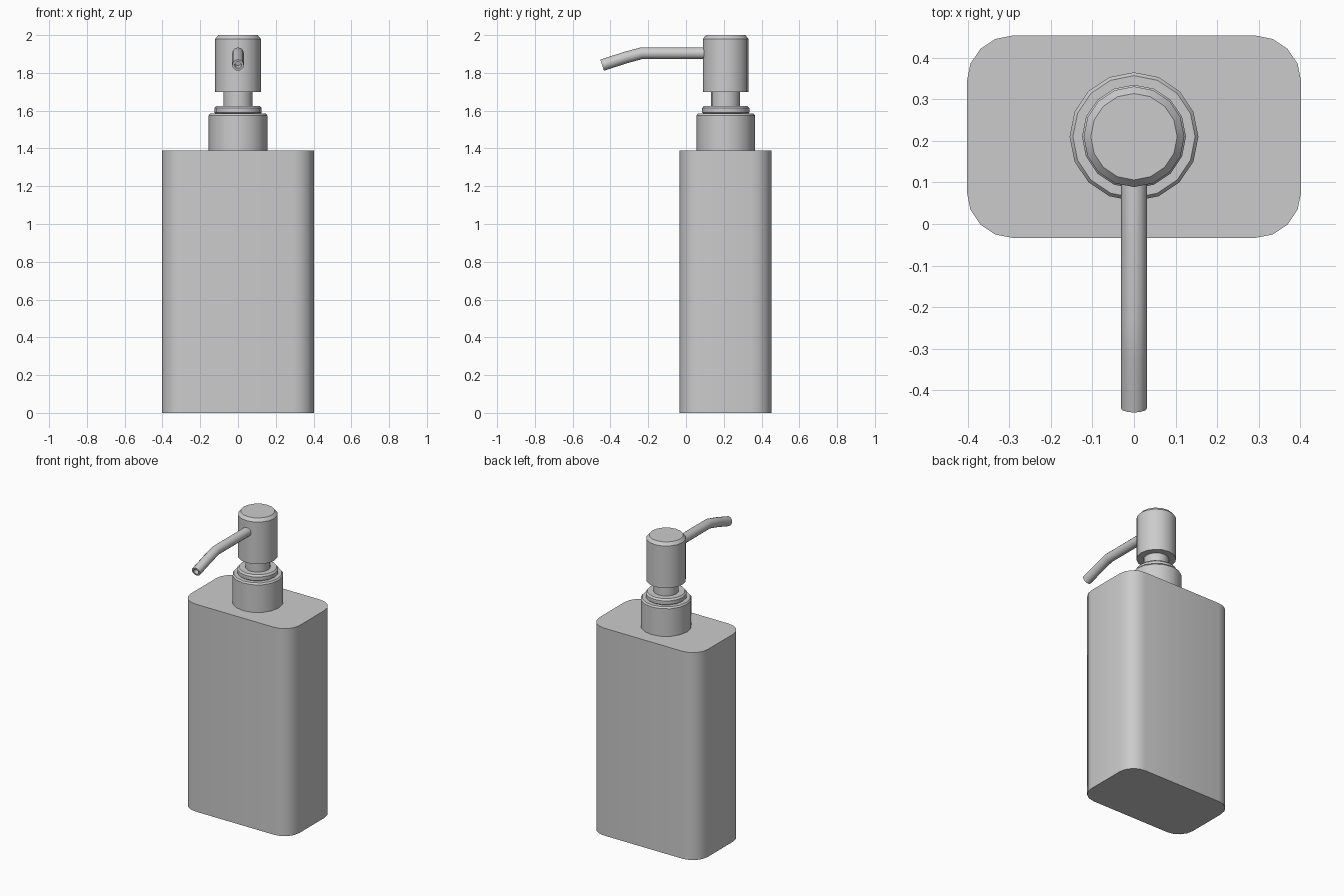
import bpy, bmesh, math
from mathutils import Vector

if "Cube" in bpy.data.objects:
    bpy.data.objects.remove(bpy.data.objects["Cube"])

CY = 0.21  # y of the bottle and pump axis


def finish(name, bm):
    bmesh.ops.recalc_face_normals(bm, faces=bm.faces)
    me = bpy.data.meshes.new(name)
    bm.to_mesh(me)
    bm.free()
    ob = bpy.data.objects.new(name, me)
    bpy.context.collection.objects.link(ob)
    bpy.ops.object.select_all(action='DESELECT')
    ob.select_set(True)
    bpy.context.view_layer.objects.active = ob
    bpy.ops.object.shade_smooth_by_angle(angle=math.radians(32))
    return ob


def skin(name, rings):
    """Join closed rings of points into a capped tube."""
    bm = bmesh.new()
    loops = [[bm.verts.new(p) for p in r] for r in rings]
    n = len(loops[0])
    for a, b in zip(loops, loops[1:]):
        for i in range(n):
            j = (i + 1) % n
            bm.faces.new((a[i], a[j], b[j], b[i]))
    bm.faces.new(loops[0][::-1])
    bm.faces.new(loops[-1])
    return finish(name, bm)


def lathe(name, profile, sides=16):
    ang = [2 * math.pi * i / sides for i in range(sides)]
    return skin(name, [[(r * math.cos(a), CY + r * math.sin(a), z) for a in ang]
                       for r, z in profile])


# Bottle: rounded rectangle extruded upwards
W, D, R = 0.402, 0.2435, 0.11
outline = []
for k, (sx, sy) in enumerate([(1, 1), (-1, 1), (-1, -1), (1, -1)]):
    for s in range(5):
        a = math.pi / 2 * (k + s / 4)
        outline.append((sx * (W - R) + R * math.cos(a),
                        CY + sy * (D - R) + R * math.sin(a)))
skin("bottle", [[(x, y, z) for x, y in outline] for z in (0, 1.39)])

# Pump: turned parts
lathe("collar", [(0.155, 1.388), (0.155, 1.575), (0.147, 1.585), (0.11, 1.585)])
lathe("collar_ring", [(0.115, 1.58), (0.125, 1.59), (0.125, 1.614), (0.115, 1.625)])
lathe("pump_stem", [(0.077, 1.62), (0.077, 1.71)])
lathe("pump_head", [(0.121, 1.698), (0.121, 1.98), (0.104, 2.0)])

# Spout: swept circle with a small hollow at the tip
path = [Vector((0, y, z)) for y, z in
        [(0.12, 1.904), (-0.235, 1.904), (-0.32, 1.881), (-0.444, 1.841)]]


def circle(p, d, r, sides=12):
    up = Vector((1, 0, 0)).cross(d)
    return [p + r * (math.cos(t) * Vector((1, 0, 0)) + math.sin(t) * up)
            for t in (2 * math.pi * i / sides for i in range(sides))]


rings = []
for i, p in enumerate(path):
    d = (path[min(i + 1, 3)] - p).normalized() + (p - path[max(i - 1, 0)]).normalized()
    d.normalize()
    rings.append(circle(p, d, 0.031))
rings.append(circle(path[-1], d, 0.018))
rings.append(circle(path[-1] - d * 0.05, d, 0.018))
skin("spout", rings)
